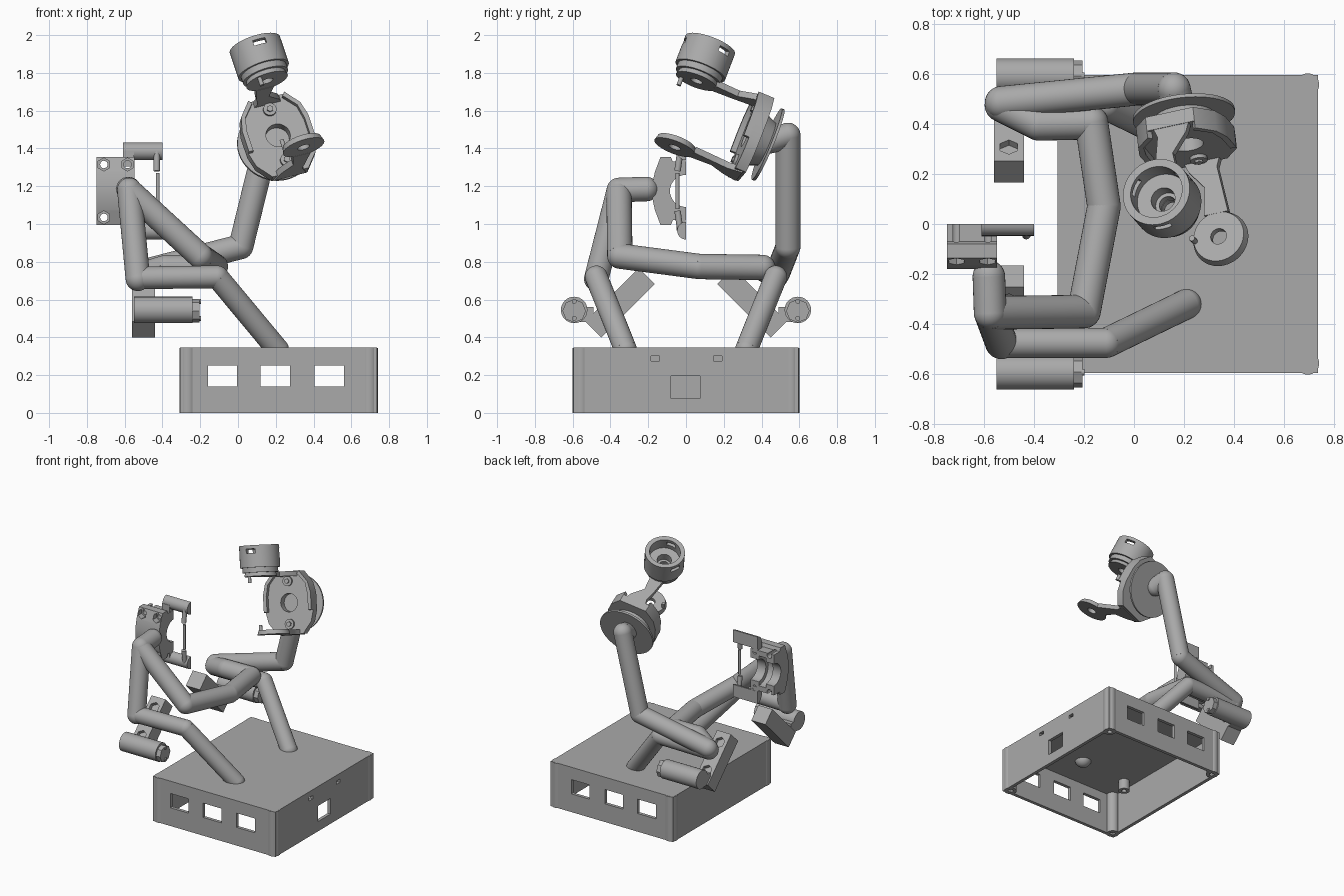
import bpy, bmesh, math
from mathutils import Vector, Matrix

if "Cube" in bpy.data.objects:
    bpy.data.objects.remove(bpy.data.objects["Cube"])

grey = bpy.data.materials.new("plain grey")
grey.use_nodes = True
grey.diffuse_color = (0.4, 0.4, 0.4, 1)
grey.node_tree.nodes["Principled BSDF"].inputs["Base Color"].default_value = (0.4, 0.4, 0.4, 1)


def frame(origin, x, y, z):
    m = Matrix((x, y, z)).transposed().to_4x4()
    m.translation = Vector(origin)
    return m


def cyl(bm, a, b, r, sides=32, r2=None):
    a, b = Vector(a), Vector(b)
    rot = (b - a).to_track_quat('Z', 'Y').to_matrix().to_4x4()
    bmesh.ops.create_cone(bm, cap_ends=True, segments=sides, radius1=r,
                          radius2=r if r2 is None else r2, depth=(b - a).length,
                          matrix=Matrix.Translation((a + b) / 2) @ rot)


def box(bm, lo, hi, m=Matrix()):
    lo, hi = Vector(lo), Vector(hi)
    bmesh.ops.create_cube(bm, size=1, matrix=m @ Matrix.Translation((lo + hi) / 2)
                          @ Matrix.Diagonal((*(hi - lo), 1)))


def prism(bm, pts, m, z0, z1):
    face = bm.faces.new([bm.verts.new(m @ Vector((x, y, z0))) for x, y in pts])
    top = bmesh.ops.extrude_face_region(bm, geom=[face])["geom"]
    shift = m.to_3x3() @ Vector((0, 0, z1 - z0))
    bmesh.ops.translate(bm, vec=shift, verts=[v for v in top if isinstance(v, bmesh.types.BMVert)])


def tube(bm, path, r):
    for a, b in zip(path, path[1:]):
        cyl(bm, a, b, r)
    for p in path:
        bmesh.ops.create_uvsphere(bm, u_segments=32, v_segments=16, radius=r,
                                  matrix=Matrix.Translation(p))


def to_object(name, bm):
    bmesh.ops.recalc_face_normals(bm, faces=bm.faces)
    me = bpy.data.meshes.new(name)
    bm.to_mesh(me)
    bm.free()
    ob = bpy.data.objects.new(name, me)
    bpy.context.collection.objects.link(ob)
    return ob


def finish(name, bm, cutters=()):
    ob = to_object(name, bm)
    for c in cutters:
        tool = to_object("cutter", c)
        tool.hide_render = True
        mod = ob.modifiers.new("cut", 'BOOLEAN')
        mod.object, mod.solver = tool, 'EXACT'
        bpy.context.view_layer.update()
        done = bpy.data.meshes.new_from_object(ob.evaluated_get(bpy.context.evaluated_depsgraph_get()))
        ob.modifiers.clear()
        ob.data = done
        bpy.data.objects.remove(tool)
    ob.data.materials.clear()
    ob.data.materials.append(grey)
    e = bmesh.new()
    e.from_mesh(ob.data)
    for f in e.faces:
        f.smooth = True
        f.material_index = 0
    for ed in e.edges:
        ed.smooth = len(ed.link_faces) == 2 and ed.calc_face_angle(0) < 0.6
    e.to_mesh(ob.data)
    e.free()
    return ob


def shape(fn, *args, **kw):
    bm = bmesh.new()
    fn(bm, *args, **kw)
    return bm


# Base enclosure, open below, with port windows
windows = bmesh.new()
for x in (-0.16, 0.12, 0.405):
    for y in (-0.7, 0.5):
        box(windows, (x, y, 0.14), (x + 0.155, y + 0.2, 0.25))
box(windows, (0.6, -0.08, 0.075), (0.8, 0.075, 0.195))
for y in (-0.185, 0.145):
    box(windows, (0.6, y, 0.275), (0.8, y + 0.045, 0.3))
finish("base_box", shape(box, (-0.306, -0.595, 0), (0.735, 0.595, 0.345)),
       [shape(box, (-0.28, -0.57, -0.1), (0.71, 0.57, 0.32)), windows])
posts, holes = bmesh.new(), bmesh.new()
for x in (-0.266, 0.695):
    for y in (-0.557, 0.557):
        cyl(posts, (x, y, 0), (x, y, 0.344), 0.045)
        cyl(holes, (x, y, -0.1), (x, y, 0.12), 0.02)
finish("corner_posts", posts, [holes])
finish("inner_stud", shape(cyl, (-0.2, -0.35, 0.33), (-0.2, -0.35, 0.24), 0.04),
       [shape(cyl, (-0.2, -0.35, 0.28), (-0.2, -0.35, 0.2), 0.018)])

# Tubular legs and arms
for side, name in ((-1, "front"), (1, "back")):
    finish(name + "_leg", shape(tube, [(0.21, side * 0.32, 0.335), (-0.11, side * 0.475, 0.72),
                                       (-0.53, side * 0.475, 0.715)], 0.06))
finish("front_upper_arm", shape(tube, [(-0.53, -0.475, 0.71), (-0.575, -0.355, 1.18),
                                       (-0.58, -0.21, 1.185)], 0.065))
finish("cross_arm", shape(tube, [(-0.57, -0.355, 1.17), (-0.2, -0.35, 0.83), (-0.12, 0.07, 0.775),
                                 (-0.17, 0.405, 0.77), (-0.38, 0.4, 0.77), (-0.53, 0.475, 0.725)], 0.067))
finish("back_upper_arm", shape(tube, [(-0.53, 0.485, 0.74), (0.015, 0.54, 0.88), (0.16, 0.54, 1.47),
                                      (0.18, 0.45, 1.44)], 0.066))

# Motors and slanted mounting bars beside each lower elbow
for side, name in ((-1, "front"), (1, "back")):
    bar = bmesh.new()
    along = Vector((0, -side, 1)).normalized()
    across = Vector((0, side, 1)).normalized()
    m = frame((-0.5, side * 0.35, 0.583), Vector((1, 0, 0)), along, across)
    box(bar, (-0.06, -0.2, -0.06), (0.06, 0.2, 0.06), m)
    recess = bmesh.new()
    for off in (-0.1, 0.12):
        cyl(recess, m @ Vector((0, off, 0.03)), m @ Vector((0, off, 0.1)), 0.04, 6)
    finish(name + "_mount_bar", bar, [recess])
    motor = bmesh.new()
    y = side * 0.592
    cyl(motor, (-0.55, y, 0.545), (-0.24, y, 0.545), 0.07)
    cyl(motor, (-0.24, y, 0.54), (-0.205, y, 0.54), 0.062, 8)
    for z in (0.5, 0.59):
        cyl(motor, (-0.21, y, z), (-0.197, y, z), 0.013, 12)
    box(motor, (-0.55, min(y, side * 0.49), 0.48), (-0.44, max(y, side * 0.49), 0.56))
    finish(name + "_motor", motor)

# Half clamp on the front arm
yz = frame((0, 0, 0), Vector((0, 1, 0)), Vector((0, 0, 1)), Vector((1, 0, 0)))
half = [(0, 0.155), (-0.07, 0.155), (-0.08, 0.18), (-0.135, 0.18), (-0.165, 0.1), (-0.18, 0.03)]
outline = [(y, 1.175 + z) for y, z in half] + [(y, 1.175 - z) for y, z in reversed(half)]
bolts, sockets = bmesh.new(), bmesh.new()
for x in (-0.71, -0.585):
    for z in (1.315, 1.035):
        cyl(bolts, (x, -0.3, z), (x, 0.1, z), 0.02, 16)
        cyl(sockets, (x, -0.3, z), (x, -0.115, z), 0.035, 6)
bore = shape(cyl, (-0.9, 0, 1.175), (-0.4, 0, 1.175), 0.085)
groove = shape(cyl, (-0.68, 0, 1.175), (-0.62, 0, 1.175), 0.115)
finish("clamp_body", shape(prism, outline, yz, -0.748, -0.548), [bore, groove, bolts, sockets])
latch = bmesh.new()
arc = [(-0.047 * math.sin(t * math.pi / 12), 0.047 * math.cos(t * math.pi / 12)) for t in range(13)]
for z in (1.385, 0.965):
    prism(latch, [(y, z + h) for y, h in arc], yz, -0.61, -0.4)
    inner = 1.175 + (z - 1.175) * 0.62
    box(latch, (-0.61, -0.05, min(z, inner)), (-0.55, -0.002, max(z, inner)))
    cyl(latch, (-0.43, -0.03, z), (-0.43, -0.045, 1.175 + (z - 1.175) * 0.5), 0.017, 12)
cyl(latch, (-0.425, -0.045, 1.08), (-0.425, -0.045, 1.27), 0.01, 12)
finish("clamp_latch", latch)

# Tilted head: local axes are width, up and outward
up = Vector((-0.3, 0.34, 0.89)).normalized()
out = Vector((0.1, -0.92, 0.39))
out = (out - up * out.dot(up)).normalized()
wide = up.cross(out)
head = frame((0.21, 0.34, 1.46), wide, up, out)


def at(w, u, n):
    return head @ Vector((w, u, n))


quarter = [(0.185, 0.06), (0.165, 0.14), (0.1, 0.22)]
ring = quarter + [(-x, y) for x, y in reversed(quarter)]
ring += [(-x, -y) for x, y in ring]
finish("head_plate", shape(prism, ring, head, -0.035, 0.025),
       [shape(cyl, at(0, 0, -0.03), at(0, 0, 0.1), 0.065)])
rims = bmesh.new()
for s in (-1, 1):
    prism(rims, [(s * x, y) for x, y in ((0.185, -0.06), (0.185, 0.06), (0.165, 0.14), (0.1, 0.22),
          (0.085, 0.2), (0.145, 0.13), (0.16, 0.05), (0.16, -0.06))], head, 0.02, 0.055)
for u in (-0.15, 0.15):
    cyl(rims, at(0, u, 0.02), at(0, u, 0.04), 0.035, 24)
    cyl(rims, at(0, u, 0.03), at(0, u, 0.05), 0.018, 6)
finish("head_rims", rims)
back = bmesh.new()
cyl(back, at(0, 0, -0.11), at(0, 0, -0.095), 0.205, 48)
cyl(back, at(0, 0, -0.1), at(0, 0, -0.03), 0.12, 32, 0.15)
finish("head_back_disc", back)

# Finger arms ending in round pads
for name, u, shift, reach in (("upper", 0.2, -0.04, 0.37), ("lower", -0.21, 0.035, 0.36)):
    flat = frame(at(0, u, 0), out, wide, up)
    pad = bmesh.new()
    prism(pad, [(-0.02, -0.09), (0.06, -0.06), (0.14, shift - 0.035), (reach - 0.1, shift - 0.05),
                (reach - 0.1, shift + 0.05), (0.14, shift + 0.035), (0.06, 0.06), (-0.02, 0.09)],
          flat, -0.017, 0.017)
    finish(name + "_finger", pad)
    disc = bmesh.new()
    cyl(disc, at(shift, u - 0.016, reach), at(shift, u + 0.016, reach), 0.115, 48, 0.105)
    finish(name + "_pad", disc,
           [shape(cyl, at(shift, u - 0.1, reach), at(shift, u + 0.1, reach), 0.033)])
    tip = -0.06 if u > 0 else 0.055
    w, n = (shift - 0.05, reach + 0.075) if u > 0 else (shift - 0.1, reach)
    finish(name + "_pin", shape(cyl, at(w, u, n), at(w, u + tip, n), 0.012, 12))

# Open cup above the upper pad
w, n = -0.04, 0.37
finish("cup_collar", shape(cyl, at(w, 0.21, n), at(w, 0.25, n), 0.125, 48),
       [shape(cyl, at(w, 0.1, n), at(w, 0.4, n), 0.035)])
slots = bmesh.new()
for turn in range(3):
    a = math.radians(90 + 120 * turn)
    d = Vector((math.cos(a), 0, math.sin(a)))
    side = Vector((-d.z, 0, d.x))
    m = head @ frame((w, 0.36, n), d, side, d.cross(side))
    box(slots, (0.1, -0.035, -0.015), (0.2, 0.035, 0.015), m)
finish("cup", shape(cyl, at(w, 0.245, n), at(w, 0.4, n), 0.14, 48),
       [shape(cyl, at(w, 0.31, n), at(w, 0.5, n), 0.108, 48),
        shape(cyl, at(w, 0.2, n), at(w, 0.5, n), 0.05), slots])
